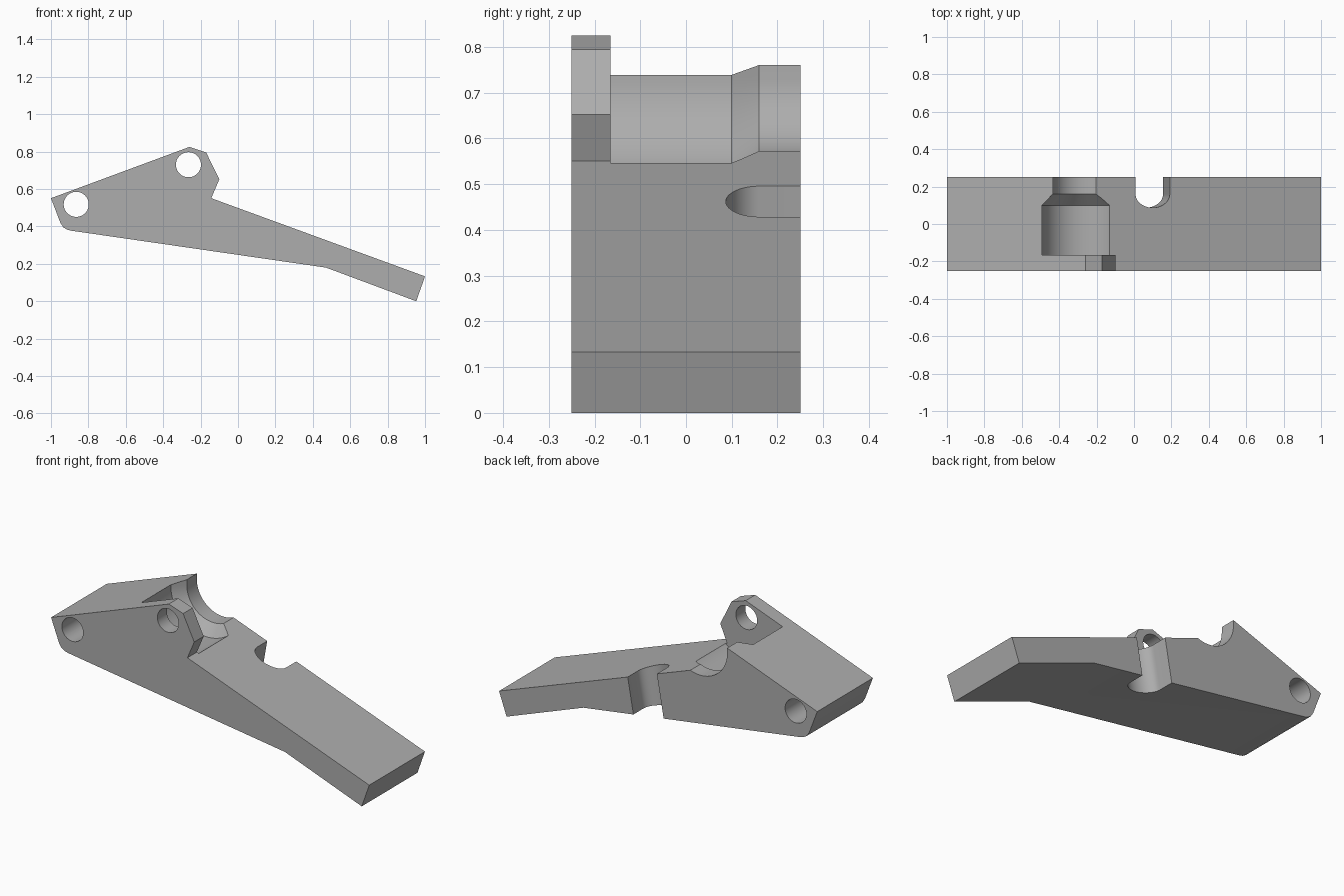
import bpy, bmesh
from math import sin, cos, pi, radians
from mathutils import Matrix, Vector

old = bpy.data.objects.get("Cube")
if old:
    bpy.data.objects.remove(old, do_unlink=True)

grey = bpy.data.materials.new("plain grey")
grey.use_nodes = True
colour = (0.42, 0.42, 0.42, 1)
grey.diffuse_color = colour
grey.node_tree.nodes["Principled BSDF"].inputs["Base Color"].default_value = colour


def loft(name, sections):
    """Solid through matching rings of points, capped at both ends."""
    bm = bmesh.new()
    rings = [[bm.verts.new(p) for p in s] for s in sections]
    n = len(rings[0])
    for a, b in zip(rings, rings[1:]):
        for i in range(n):
            j = (i + 1) % n
            bm.faces.new((a[i], a[j], b[j], b[i]))
    bm.faces.new(rings[0])
    bm.faces.new(rings[-1])
    bmesh.ops.recalc_face_normals(bm, faces=bm.faces)
    mesh = bpy.data.meshes.new(name)
    bm.to_mesh(mesh)
    bm.free()
    mesh.materials.append(grey)
    obj = bpy.data.objects.new(name, mesh)
    bpy.context.collection.objects.link(obj)
    return obj


def extrude(name, profile, y0, y1):
    return loft(name, [[(x, y, z) for x, z in profile] for y in (y0, y1)])


def arc(cx, cz, r, a0, a1, n):
    angles = [radians(a0 + (a1 - a0) * i / n) for i in range(n + 1)]
    return [(cx + r * cos(a), cz + r * sin(a)) for a in angles]


# Lever body, with a front tab at the top
notch_corner = (-0.143, 0.551)
body = extrude("lever_body", [
    (-1, 0.551), (-0.26, 0.825), (-0.17, 0.795), (-0.10, 0.652), notch_corner,
    (1, 0.133), (0.953, 0), (0.47, 0.18), (-0.89, 0.377), (-0.912, 0.382),
    (-0.934, 0.395), (-0.95, 0.42)], -0.25, 0.25)

pivot = (-0.265, 0.73)
cutters = []

# Stepped U-shaped spring seat behind the tab
seat = []
for y, r in ((-0.165, 0.227), (0.10, 0.227), (0.16, 0.169), (0.4, 0.169)):
    ring = arc(*pivot, r, 180, 360, 40)
    ring += [(pivot[0] + r, 1), (pivot[0] - r, 1)]
    seat.append([(x, y, z) for x, z in ring])
cutters.append(loft("seat_cutter", seat))

# Clearance that leaves the tab only at the front
cutters.append(extrude("clearance_cutter", [
    (-0.265, 0.5955), notch_corner, (0, 0.6), (0, 1), (-0.265, 1)], -0.165, 0.4))

# Two pin holes
for x, z in (pivot, (-0.865, 0.518)):
    cutters.append(extrude("pin_hole_cutter", arc(x, z, 0.067, 0, 352.5, 47), -0.4, 0.4))

# Tilted rear notch with a rounded end
outline = [(0.096 * cos(a), -0.073 * sin(a)) for a in [pi * i / 32 for i in range(33)]]
outline += [(-0.096, 0.3), (0.096, 0.3)]
place = Matrix.Translation(Vector((0.08, 0.16, 0.35))) @ Matrix.Rotation(radians(10), 4, "Y")
cutters.append(loft("rear_notch_cutter", [
    [place @ Vector((x, y, h)) for x, y in outline] for h in (-0.4, 0.4)]))

# Cut the body and discard the cutters
bpy.ops.object.select_all(action="DESELECT")
bpy.context.view_layer.objects.active = body
body.select_set(True)
for cutter in cutters:
    cutter.hide_render = True
    mod = body.modifiers.new("cut", "BOOLEAN")
    mod.operation = "DIFFERENCE"
    mod.solver = "EXACT"
    mod.object = cutter
    bpy.ops.object.modifier_apply(modifier=mod.name)
    bpy.data.objects.remove(cutter, do_unlink=True)

bpy.ops.object.shade_smooth_by_angle(angle=radians(25))
